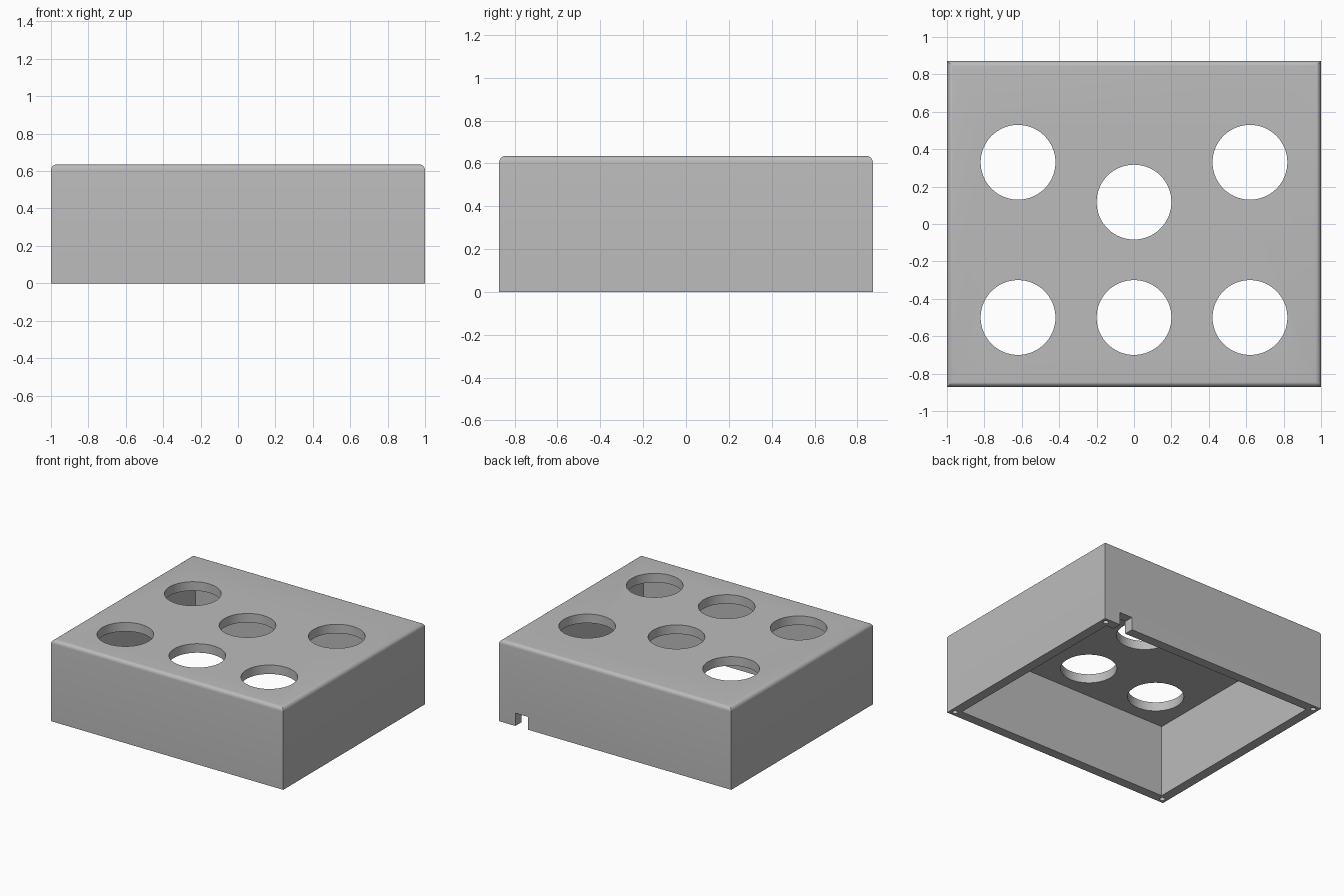
import bpy
import bmesh
import math

cube = bpy.data.objects.get("Cube")
if cube:
    bpy.data.objects.remove(cube, do_unlink=True)

HALF_X, HALF_Y, HEIGHT = 1.0, 0.872, 0.635
WALL, CEILING = 0.075, 0.565
HOLES = [(-0.62, 0.33), (0.62, 0.33), (0, 0.117),
         (-0.62, -0.5), (0, -0.5), (0.62, -0.5)]

grey = bpy.data.materials.new("plain grey")
grey.use_nodes = True
colour = (0.5, 0.5, 0.5, 1)
grey.diffuse_color = colour
grey.node_tree.nodes["Principled BSDF"].inputs["Base Color"].default_value = colour


def box(name, low, high):
    """Box between two opposite corners."""
    bm = bmesh.new()
    bmesh.ops.create_cube(bm, size=1)
    for v in bm.verts:
        v.co = [lo if c < 0 else hi for c, lo, hi in zip(v.co, low, high)]
    return finish(name, bm)


def cylinder(name, x, y, radius, z0, z1, sides):
    """Upright cylinder between two heights."""
    bm = bmesh.new()
    bmesh.ops.create_cone(bm, cap_ends=True, segments=sides,
                          radius1=radius, radius2=radius, depth=z1 - z0)
    bmesh.ops.translate(bm, verts=bm.verts, vec=(x, y, (z0 + z1) / 2))
    return finish(name, bm)


def finish(name, bm):
    mesh = bpy.data.meshes.new(name)
    bm.to_mesh(mesh)
    bm.free()
    mesh.materials.append(grey)
    obj = bpy.data.objects.new(name, mesh)
    bpy.context.collection.objects.link(obj)
    return obj


def cut(target, cutter):
    """Subtract the cutter, then discard it."""
    mod = target.modifiers.new("cut", "BOOLEAN")
    mod.operation, mod.solver, mod.object = "DIFFERENCE", "EXACT", cutter
    bpy.context.view_layer.objects.active = target
    bpy.ops.object.modifier_apply(modifier=mod.name)
    bpy.data.objects.remove(cutter, do_unlink=True)


# Outer block with rounded top edges
case = box("case", (-HALF_X, -HALF_Y, 0), (HALF_X, HALF_Y, HEIGHT))
bm = bmesh.new()
bm.from_mesh(case.data)
top_edges = [e for e in bm.edges if all(v.co.z > HEIGHT / 2 for v in e.verts)]
bmesh.ops.bevel(bm, geom=top_edges, offset=0.03, segments=6, profile=0.5,
                affect="EDGES", clamp_overlap=True)
bmesh.ops.recalc_face_normals(bm, faces=bm.faces)
bm.to_mesh(case.data)
bm.free()

# Hollow interior, open underneath
inner_x, inner_y = HALF_X - WALL, HALF_Y - WALL
cut(case, box("cavity", (-inner_x, -inner_y, -0.2), (inner_x, inner_y, CEILING)))

# Six round openings in the top
for x, y in HOLES:
    cut(case, cylinder("opening", x, y, 0.2, CEILING - 0.1, HEIGHT + 0.1, 64))

# Cable notch in the back wall
cut(case, box("notch", (0.75, inner_y - 0.05, -0.1), (0.86, HALF_Y + 0.1, 0.1)))

# Screw holes in the corners of the lower rim
for sx in (-1, 1):
    for sy in (-1, 1):
        cut(case, cylinder("screw_hole", sx * (HALF_X - 0.04),
                           sy * (HALF_Y - 0.04), 0.02, -0.1, 0.2, 24))

bpy.ops.object.select_all(action="DESELECT")
case.select_set(True)
bpy.context.view_layer.objects.active = case
bpy.ops.object.shade_smooth_by_angle(angle=math.radians(30))
